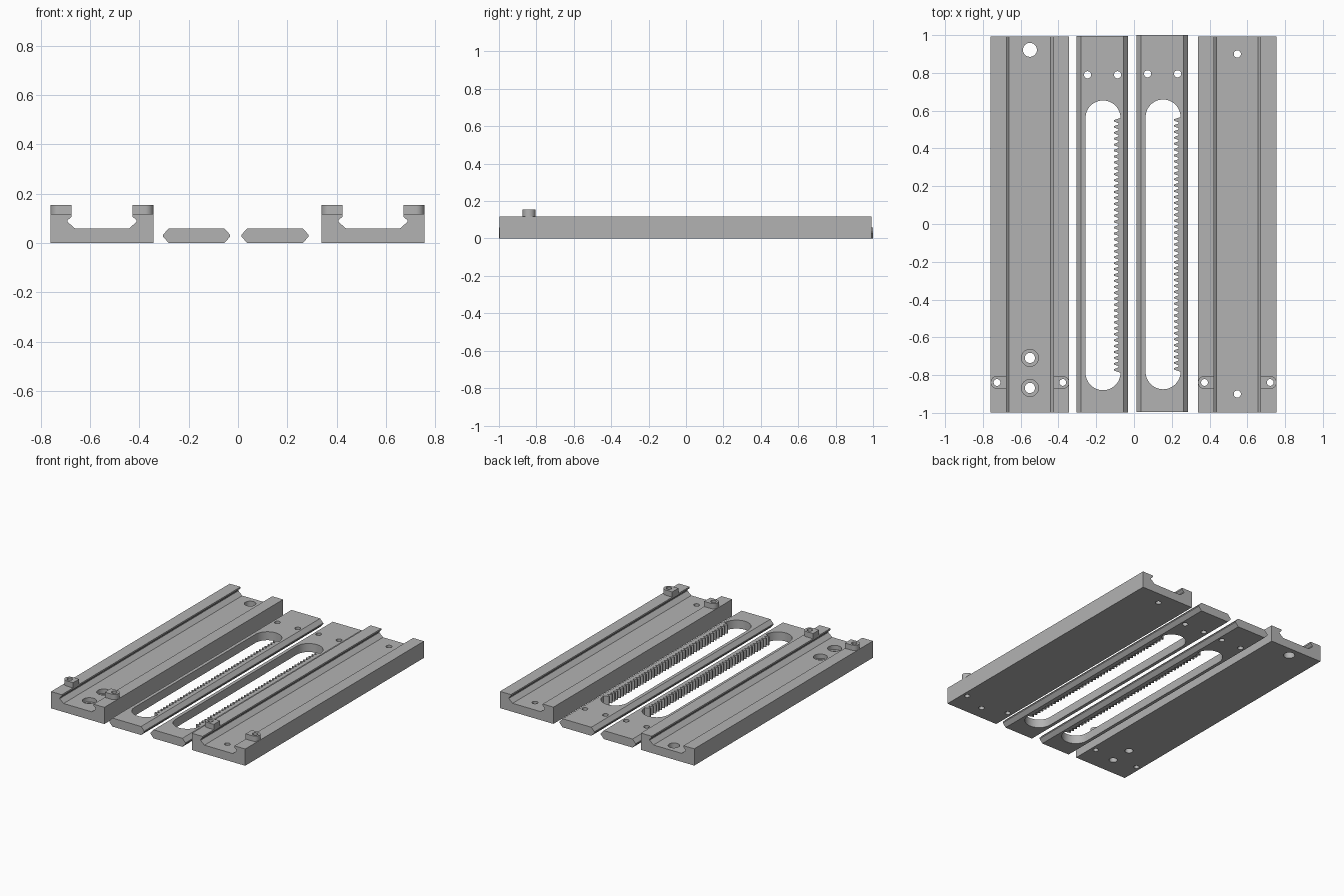
import bpy, bmesh, math
from mathutils import Vector

if "Cube" in bpy.data.objects:
    bpy.data.objects.remove(bpy.data.objects["Cube"])

grey = bpy.data.materials.new("plain_grey")
grey.diffuse_color = (0.45, 0.45, 0.45, 1)
grey.use_nodes = True
grey.node_tree.nodes["Principled BSDF"].inputs["Base Color"].default_value = grey.diffuse_color


def prism(name, points, direction):
    """Extrude a closed outline of 3D points along a direction."""
    bm = bmesh.new()
    face = bm.faces.new([bm.verts.new(p) for p in points])
    out = bmesh.ops.extrude_face_region(bm, geom=[face])
    moved = [g for g in out["geom"] if isinstance(g, bmesh.types.BMVert)]
    bmesh.ops.translate(bm, verts=moved, vec=Vector(direction))
    bmesh.ops.recalc_face_normals(bm, faces=bm.faces)
    mesh = bpy.data.meshes.new(name)
    bm.to_mesh(mesh)
    bm.free()
    ob = bpy.data.objects.new(name, mesh)
    bpy.context.collection.objects.link(ob)
    mesh.materials.append(grey)
    return ob


def arc(cx, cy, r, start, end, n):
    return [(cx + r * math.cos(math.radians(start + (end - start) * i / n)),
             cy + r * math.sin(math.radians(start + (end - start) * i / n)))
            for i in range(n + 1)]


def cut(ob, outline, z0=-0.1, z1=0.4):
    """Cut a vertical opening with the given plan outline."""
    cutter = prism("cutter", [(x, y, z0) for x, y in outline], (0, 0, z1 - z0))
    mod = ob.modifiers.new("cut", 'BOOLEAN')
    mod.operation, mod.solver, mod.object = 'DIFFERENCE', 'EXACT', cutter
    bpy.context.view_layer.objects.active = ob
    bpy.ops.object.modifier_apply(modifier=mod.name)
    bpy.data.objects.remove(cutter, do_unlink=True)


def drill(ob, x, y, r, z0=-0.1, z1=0.4):
    cut(ob, arc(x, y, r, 0, 360, 32)[:-1], z0, z1)


def channel(side, cx, holes):
    """Dovetail channel with two raised lugs near the front."""
    half = [(0.11, 0.06), (0.14, 0.086), (0.14, 0.092), (0.124, 0.107),
            (0.124, 0.118), (0.208, 0.118), (0.208, 0)]
    outline = half + [(-x, z) for x, z in reversed(half)]
    body = prism(side + "_channel", [(cx + x, -0.998, z) for x, z in outline], (0, 1.99, 0))
    for s, label in ((-1, "left"), (1, "right")):
        # lug: square towards the groove, rounded on the outside
        d = [(s * x, y) for x, y in
             [(0.124, -0.034)] + [(x, y) for x, y in arc(0.174, 0, 0.034, -90, 90, 16)]
             + [(0.124, 0.034)]]
        lug = prism(f"{side}_{label}_lug",
                    [(cx + x, -0.839 + y, 0.118) for x, y in d], (0, 0, 0.037))
        for part in (lug, body):
            drill(part, cx + s * 0.174, -0.839, 0.018)
    for y, r in holes:
        drill(body, cx, y, r)
    return body


def slider(name, dx, dy):
    """Bevelled bar with a long slot and a toothed rack."""
    profile = [(-0.112, 0), (0.112, 0), (0.136, 0.026), (0.136, 0.034),
               (0.112, 0.06), (-0.112, 0.06), (-0.136, 0.034), (-0.136, 0.026)]
    cx = dx - 0.168
    bar = prism(name, [(cx + x, dy - 0.999, z) for x, z in profile], (0, 1.994, 0))
    # slot outline: round ends, rack teeth along the right side
    sx, r, top, bottom, count = dx - 0.164, 0.0925, 0.5615, -0.7875, 43
    pitch = (top - bottom) / count
    root, tip = dx - 0.083, dx - 0.106
    outline = arc(sx, top + dy, r, 180, 0, 24)
    for i in range(count):
        y = top + dy - i * pitch
        outline += [(root, y - 0.12 * pitch), (tip, y - 0.38 * pitch),
                    (tip, y - 0.62 * pitch), (root, y - 0.88 * pitch)]
    outline += arc(sx, bottom + dy, r, 0, -180, 24)
    cut(bar, outline)
    for x in (-0.246, -0.087):
        drill(bar, x + dx, 0.79 + dy, 0.019)


# channels
left = channel("left", -0.551, [(0.922, 0.037), (-0.709, 0.027), (-0.868, 0.027)])
for y in (-0.709, -0.868):
    drill(left, -0.551, y, 0.045, 0.03, 0.4)  # counterbores
channel("right", 0.547, [(0.9, 0.019), (-0.9, 0.019)])

# sliders
slider("left_slider", 0, 0)
slider("right_slider", 0.318, 0.005)

# smooth the round walls and keep the edges crisp
for ob in bpy.context.scene.objects:
    ob.select_set(True)
    bpy.context.view_layer.objects.active = ob
bpy.ops.object.shade_smooth_by_angle(angle=math.radians(25))
